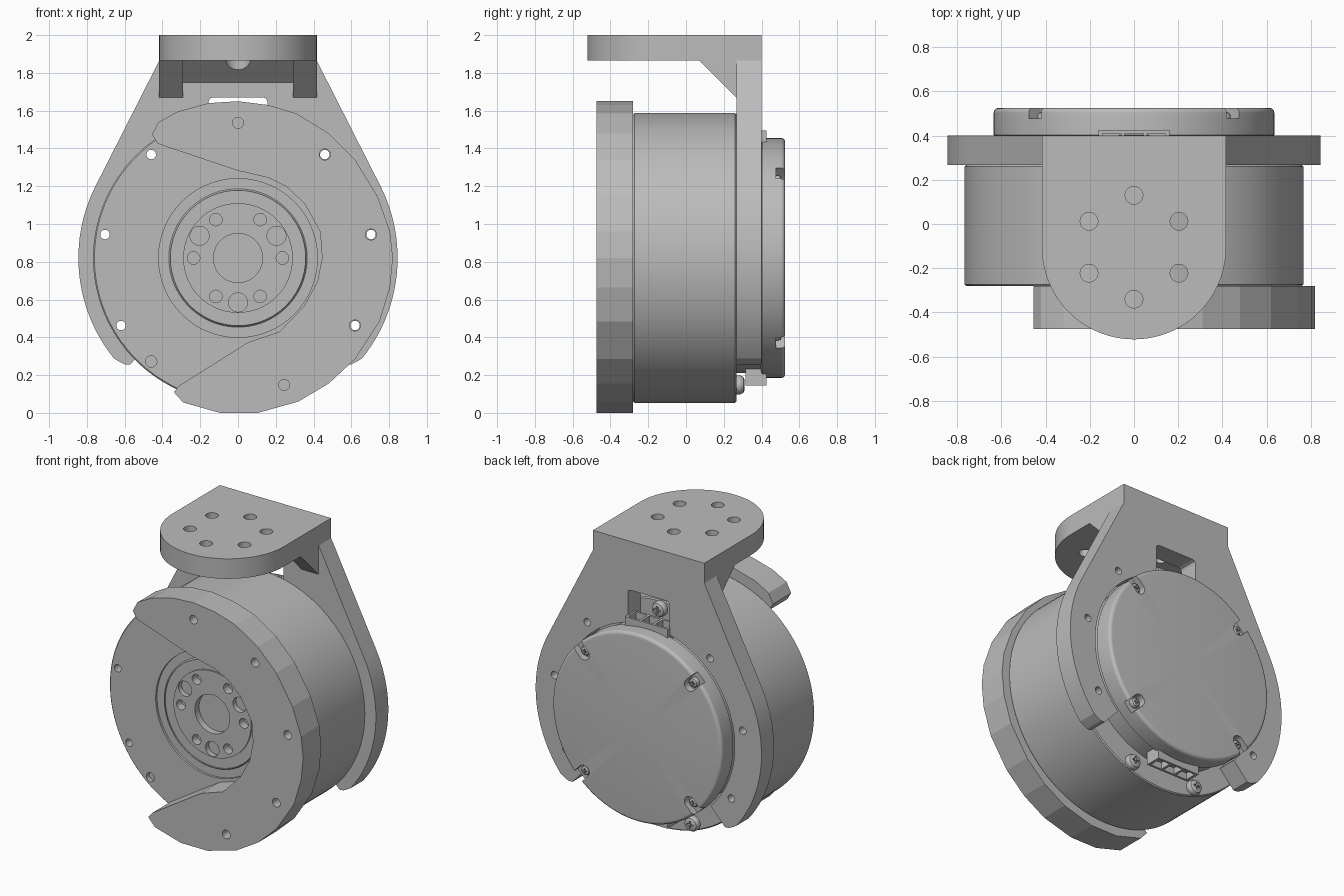
import bpy, bmesh
from math import sin, cos, radians, pi
from mathutils import Vector, Matrix

if "Cube" in bpy.data.objects:
    bpy.data.objects.remove(bpy.data.objects["Cube"])

CZ = 0.82  # height of the motor axis

grey = bpy.data.materials.new("machined_grey")
grey.use_nodes = True
grey.diffuse_color = (0.5, 0.5, 0.5, 1)
grey.node_tree.nodes["Principled BSDF"].inputs["Base Color"].default_value = (0.5, 0.5, 0.5, 1)

AXES = {"x": lambda u, v, w: (w, u, v),
        "y": lambda u, v, w: (u, w, v),
        "z": lambda u, v, w: (u, v, w)}


def finish(name, bm):
    bmesh.ops.recalc_face_normals(bm, faces=bm.faces)
    mesh = bpy.data.meshes.new(name)
    bm.to_mesh(mesh)
    bm.free()
    mesh.materials.append(grey)
    ob = bpy.data.objects.new(name, mesh)
    bpy.context.collection.objects.link(ob)
    return ob


def prism(name, pts, a, b, axis="y"):
    """Extrude a flat outline from a to b along an axis."""
    bm = bmesh.new()
    place = AXES[axis]
    face = bm.faces.new([bm.verts.new(place(u, v, a)) for u, v in pts])
    out = bmesh.ops.extrude_face_region(bm, geom=[face])
    move = Vector(place(0, 0, b - a))
    bmesh.ops.translate(bm, vec=move, verts=[g for g in out["geom"] if isinstance(g, bmesh.types.BMVert)])
    return finish(name, bm)


def lathe(name, profile, x=0, z=CZ, steps=128):
    """Spin a (radius, y) profile around an axis parallel to y."""
    bm = bmesh.new()
    vs = [bm.verts.new((r, y, 0)) for r, y in profile]
    es = [bm.edges.new(p) for p in zip(vs, vs[1:])]
    bmesh.ops.spin(bm, geom=vs + es, cent=(0, 0, 0), axis=(0, 1, 0), angle=2 * pi, steps=steps)
    bmesh.ops.remove_doubles(bm, verts=bm.verts, dist=1e-4)
    bmesh.ops.translate(bm, vec=(x, 0, z), verts=bm.verts)
    return finish(name, bm)


def arc(r, start, end, n, cx=0.0, cy=CZ):
    angles = [radians(start + (end - start) * i / n) for i in range(n + 1)]
    return [(cx + r * cos(t), cy + r * sin(t)) for t in angles]


def hole(x, z, r, a, b, axis="y"):
    return prism("cutter", arc(r, 0, 360, 48, x, z)[:-1], a, b, axis)


def polar(r, deg):
    return r * cos(radians(deg)), CZ + r * sin(radians(deg))


def box(name, x0, x1, y0, y1, z0, z1):
    return prism(name, [(x0, y0), (x1, y0), (x1, y1), (x0, y1)], z0, z1, "z")


def cut(ob, cutters):
    for c in cutters:
        c.hide_render = True
        m = ob.modifiers.new("cut", "BOOLEAN")
        m.operation, m.solver, m.object = "DIFFERENCE", "EXACT", c
    deps = bpy.context.evaluated_depsgraph_get()
    mesh = bpy.data.meshes.new_from_object(ob.evaluated_get(deps))
    ob.modifiers.clear()
    ob.data = mesh
    for c in cutters:
        bpy.data.objects.remove(c)


def smooth(ob, deg):
    bpy.ops.object.select_all(action="DESELECT")
    ob.select_set(True)
    bpy.context.view_layer.objects.active = ob
    bpy.ops.object.shade_smooth_by_angle(angle=radians(deg))


through = [50, 10, -30, 130, 170, 210]

# Motor body with stepped output hub on the front
body = lathe("motor_body", [
    (0, -0.23), (0.13, -0.23), (0.13, -0.275), (0.29, -0.275), (0.29, -0.265), (0.358, -0.265),
    (0.358, -0.275), (0.366, -0.265), (0.42, -0.265), (0.42, -0.28), (0.76, -0.28),
    (0.767, -0.273), (0.767, 0.26), (0.76, 0.267), (0, 0.267)])
cutters = [hole(*polar(0.715, a), 0.025, -0.4, 0.4) for a in through]
cutters += [hole(*polar(0.235, a), 0.033, -0.4, -0.22) for a in range(0, 360, 60)]
cutters += [hole(*polar(0.235, a), 0.05, -0.4, -0.24) for a in (30, 150, 270)]
cutters.append(hole(*polar(0.715, 230), 0.03, -0.4, -0.25))
cut(body, cutters)
smooth(body, 20)

# Faceted crescent bolted to the front
outer = [(-0.425, 1.425), (-0.455, 1.475), (-0.42, 1.54), (-0.32, 1.595), (-0.155, 1.64), (0, 1.65),
         (0.16, 1.63), (0.31, 1.585), (0.48, 1.48), (0.62, 1.34), (0.74, 1.145), (0.805, 0.96),
         (0.82, 0.82), (0.805, 0.665), (0.75, 0.485), (0.62, 0.285), (0.48, 0.155), (0.32, 0.06),
         (0.105, 0), (-0.095, 0), (-0.29, 0.055), (-0.34, 0.11), (-0.31, 0.145)]
inner = [(0.055, 0.375), (0.22, 0.43), (0.35, 0.565), (0.42, 0.695), (0.445, 0.82), (0.435, 0.96),
         (0.35, 1.11), (0.26, 1.195), (0.16, 1.245), (-0.01, 1.285)]
crescent = prism("front_crescent", outer + inner, -0.475, -0.281)
cut(crescent, [hole(*polar(0.715, a), 0.029, -0.6, -0.2) for a in (90, 50, 10, -30, -70)])
smooth(crescent, 7.6)

# Bracket plate: open ring with tapered neck and window
half = [(0.417, 2), (0.417, 1.865)] + arc(0.845, 26.7, -39, 24)
half += [(0.635, 0.275), (0.6, 0.257), (0.57, 0.257)] + arc(0.645, -44, 76.1, 40)
half += [(0.155, 1.65), (0.149, 1.664), (0.135, 1.67)]
plate = prism("bracket_plate", half + [(-x, z) for x, z in reversed(half)], 0.267, 0.4)
cut(plate, [hole(*polar(0.715, a), 0.025, 0.1, 0.6) for a in through])
smooth(plate, 8)

# Mounting flange with a ring of six holes
CY = -0.105
flange = prism("mounting_flange", [(0.417, 0.267)] + arc(0.417, 0, -180, 48, 0, CY) + [(-0.417, 0.267)],
               1.865, 2, "z")
cut(flange, [hole(0.235 * sin(a * pi / 3), CY + 0.235 * cos(a * pi / 3), 0.04, 1.8, 2.1, "z")
             for a in range(6)])
smooth(flange, 8)

# Gussets between flange and plate
for name, x0, x1, d in (("left_gusset", 0.29, 0.417, 0.195), ("right_gusset", -0.417, -0.29, 0.195),
                        ("middle_gusset", -0.29, 0.29, 0.115)):
    g = prism(name, [(0.267 - d, 1.865), (0.267, 1.865), (0.267, 1.865 - d)], x0, x1, "x")
    if name == "middle_gusset":
        cut(g, [hole(0, 0.13, 0.07, 1.6, 1.9, "z")])
    smooth(g, 8)

# Rear cover with rounded rim and four screw slots
rim = arc(0.022, 0, 90, 6, 0.613, 0.503)
cover = lathe("rear_cover", [(0, 0.26), (0.61, 0.26), (0.61, 0.395), (0.635, 0.402)] + rim + [(0, 0.525)])
slots = []
for a in range(45, 360, 90):
    s = prism("cutter", [(0.75, -0.04), (0.75, 0.04)] + arc(0.04, 90, 270, 16, 0.56, 0), 0.477, 0.6)
    s.data.transform(Matrix.Translation((0, 0, CZ)) @ Matrix.Rotation(-radians(a), 4, "Y"))
    slots.append(s)
cut(cover, slots)
smooth(cover, 25)


# Pan-head screws with cross recesses
def screw(name, x, z, r, y, h):
    head = lathe(name, [(0, y), (r, y), (r, y + h * 0.5), (r * 0.85, y + h * 0.85), (r * 0.55, y + h),
                        (0, y + h)], x, z, 32)
    w, l, d = r * 0.12, r * 0.5, y + h * 0.55
    cut(head, [box("cutter", x - w, x + w, d, y + 2 * h, z - l, z + l),
               box("cutter", x - l, x + l, d, y + 2 * h, z - w, z + w)])
    smooth(head, 25)


for i, a in enumerate((90, 250, 290)):
    screw(f"body_screw_{i + 1}", *polar(0.715, a), 0.05, 0.265, 0.045)
for i, a in enumerate(range(45, 360, 90)):
    screw(f"cover_screw_{i + 1}", *polar(0.572, a), 0.032, 0.476, 0.03)

# Cable sockets above and below the cover
for name, s in (("top_socket", 1), ("bottom_socket", -1)):
    ends = sorted((CZ + s * 0.5, CZ + s * 0.675))
    socket = box(name, -0.16, 0.16, 0.315, 0.425, *ends)
    pocket = sorted((CZ + s * 0.63, CZ + s * 0.8))
    cut(socket, [box("cutter", x - 0.042, x + 0.042, 0.33, 0.41, *pocket) for x in (-0.1, 0, 0.1)])
    smooth(socket, 8)
